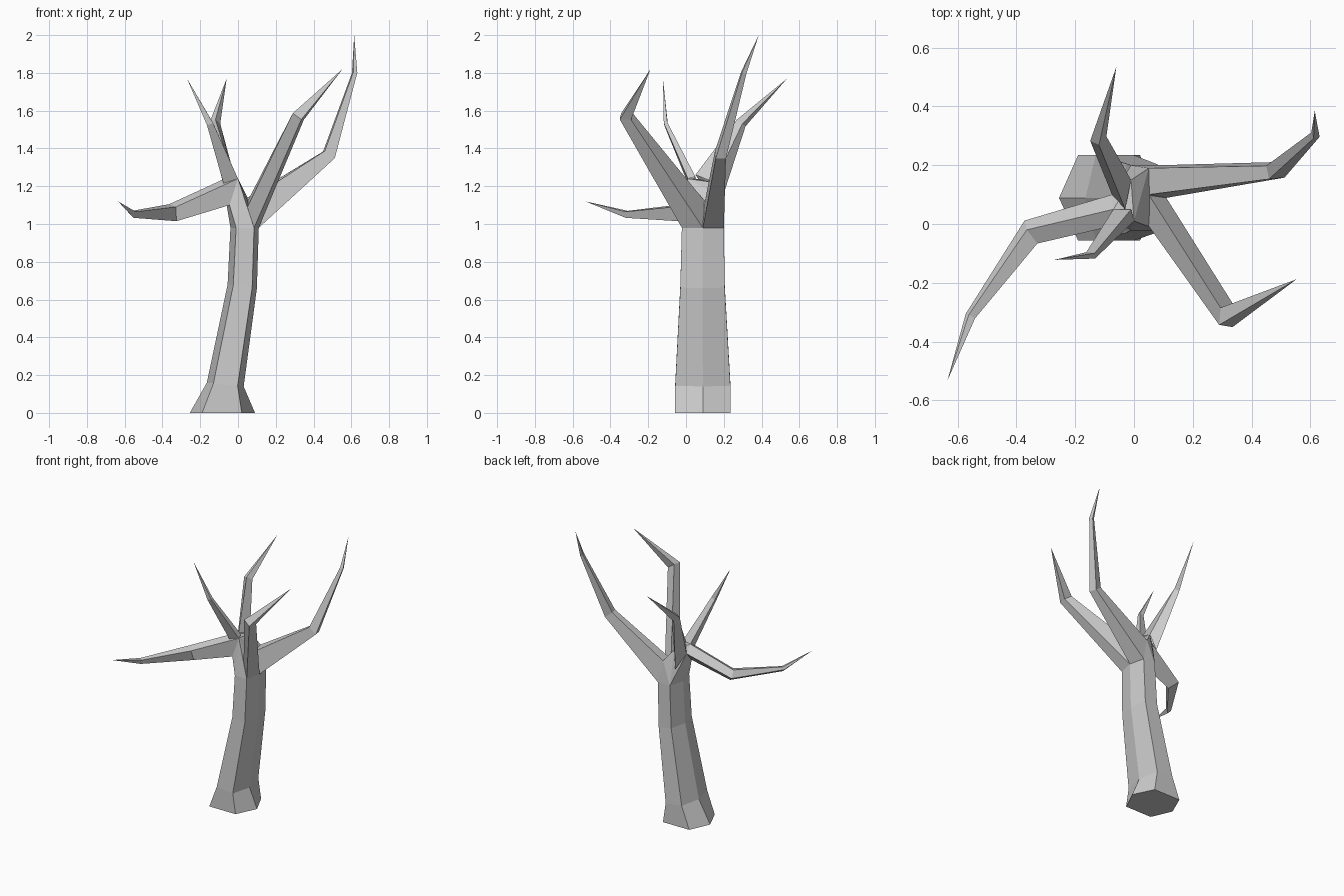
import bpy, bmesh
from mathutils import Vector

if "Cube" in bpy.data.objects:
    bpy.data.objects.remove(bpy.data.objects["Cube"])


def finish(name, bm):
    bmesh.ops.recalc_face_normals(bm, faces=bm.faces[:])
    mesh = bpy.data.meshes.new(name)
    bm.to_mesh(mesh)
    bm.free()
    bpy.context.collection.objects.link(bpy.data.objects.new(name, mesh))


def bridge(bm, a, b):
    for i in range(len(a)):
        j = (i + 1) % len(a)
        bm.faces.new((a[i], a[j], b[j], b[i]))


def trunk_ring(xl, xfl, xfr, xr, y0, y1, zl, zr):
    """Six-sided ring, leaning from height zl on the left to zr on the right."""
    def z(x):
        return zl + (zr - zl) * (x - xl) / (xr - xl)
    ym = (y0 + y1) / 2
    return [Vector((x, y, z(x))) for x, y in
            ((xl, ym), (xfl, y0), (xfr, y0), (xr, ym), (xfr, y1), (xfl, y1))]


# Trunk: six-sided with a flared foot
rings = [trunk_ring(-.255, -.19, .02, .09, -.057, .235, 0, 0),
         trunk_ring(-.165, -.13, -.002, .03, -.057, .235, .16, .14),
         trunk_ring(-.055, -.025, .075, .10, -.03, .205, .68, .66),
         trunk_ring(-.04, -.01, .085, .11, -.022, .2, .98, .98)]
bm = bmesh.new()
loops = [[bm.verts.new(p) for p in r] for r in rings]
for a, b in zip(loops, loops[1:]):
    bridge(bm, a, b)
bm.faces.new(loops[0])
finish("trunk", bm)

# Crown: where the trunk narrows and forks
L, FL, FR, R, BR, BL = rings[-1]
saddle = Vector((.05, .10, 1.12))
low = Vector((-.045, 0, 1.10))
front = Vector((0, .01, 1.24))
mid = Vector((-.07, .05, 1.24))
left = Vector((-.075, .10, 1.19))
back = Vector((-.01, .15, 1.22))
rear = Vector((.05, .19, 1.14))
bm = bmesh.new()
for p in rings[-1] + [saddle, low, front, mid, left, back, rear]:
    bm.verts.new(p)
bmesh.ops.convex_hull(bm, input=bm.verts[:])
bmesh.ops.delete(bm, geom=[f for f in bm.faces if all(v.co.z < .981 for v in f.verts)],
                 context='FACES_ONLY')
finish("crown", bm)


def branch(name, root, stations, tip):
    """Four-sided limb from root corners through (x, y, z, radius) to a point."""
    bm = bmesh.new()
    base = sum(root, Vector()) / len(root)
    path = [base] + [Vector(s[:3]) for s in stations] + [Vector(tip)]
    loop = [bm.verts.new(p) for p in root]
    for i, s in enumerate(stations, 1):
        d = ((path[i] - path[i - 1]).normalized()
             + (path[i + 1] - path[i]).normalized()).normalized()
        nxt = []
        for p in root:
            o = p - base
            o = (o - d * o.dot(d)).normalized() * s[3]
            nxt.append(bm.verts.new(path[i] + o))
        bridge(bm, loop, nxt)
        loop = nxt
    end = bm.verts.new(path[-1])
    for i in range(len(loop)):
        bm.faces.new((loop[i], loop[(i + 1) % len(loop)], end))
    finish(name, bm)


# Branches
branch("left_branch", [low, front, mid, left],
       [(-.345, -.03, 1.06, .05), (-.555, -.315, 1.052, .02)], (-.635, -.533, 1.12))
branch("front_right_branch", [FR, R, saddle, Vector((.045, .0, 1.08))],
       [(.318, -.315, 1.57, .043)], (.553, -.188, 1.82))
branch("back_right_branch", [R, BR, rear, saddle],
       [(.482, .18, 1.365, .041), (.618, .305, 1.8, .016)], (.615, .385, 2.0))
branch("back_branch", [left, Vector((-.03, .05, 1.26)), back, Vector((-.04, .18, 1.10))],
       [(-.122, .292, 1.535, .029)], (-.06, .535, 1.77))
branch("small_front_branch", [Vector((-.07, .02, 1.19)), front, Vector((-.01, .05, 1.25)), mid],
       [(-.148, -.108, 1.53, .019)], (-.27, -.122, 1.77))
